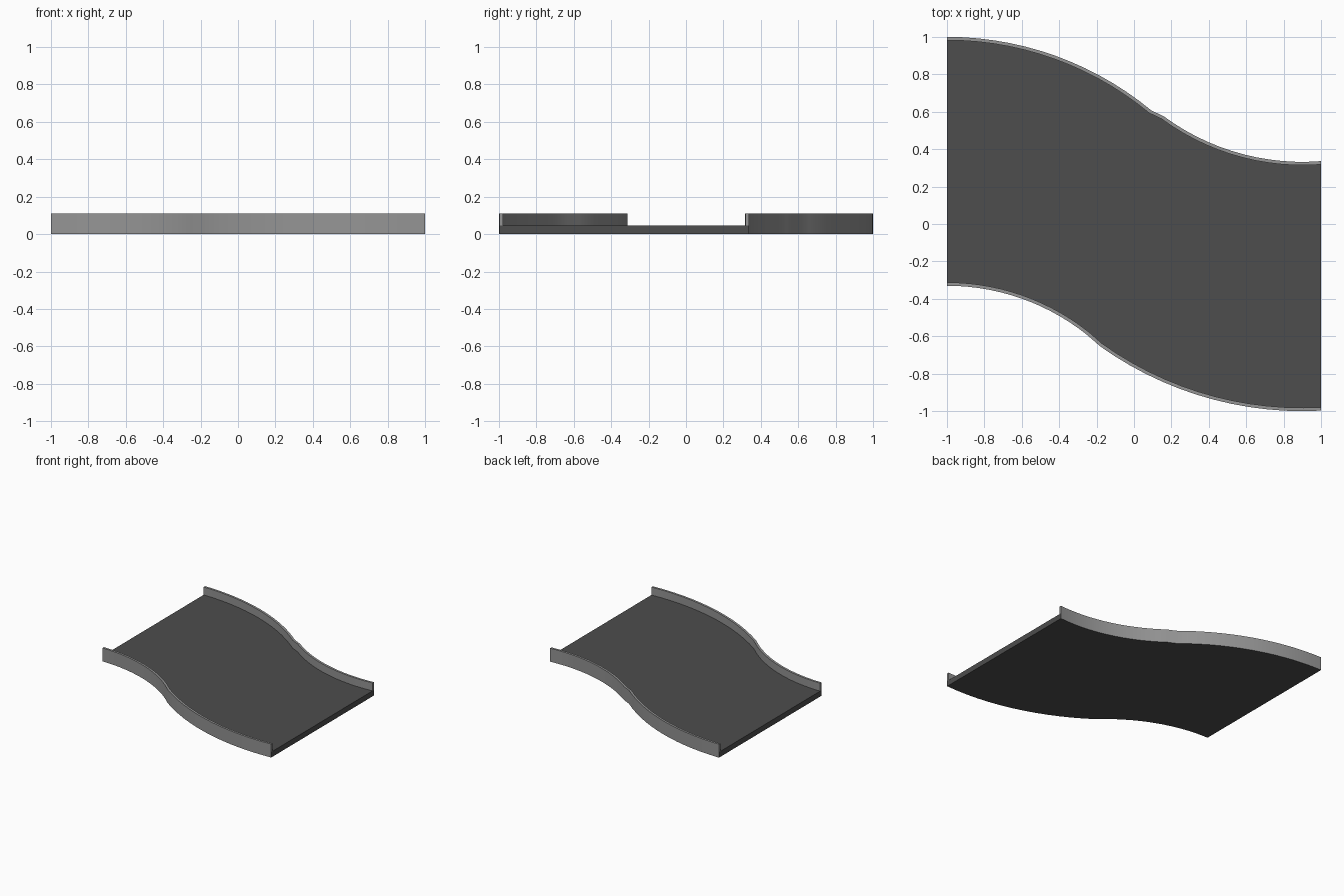
import bpy, bmesh, math

if "Cube" in bpy.data.objects:
    bpy.data.objects.remove(bpy.data.objects["Cube"])

KERB_W, FLOOR_Z, TOP_Z = 0.018, 0.045, 0.11
N = 14  # segments per arc


def material(name, v):
    m = bpy.data.materials.new(name)
    m.diffuse_color = (v, v, v, 1)
    m.use_nodes = True
    m.node_tree.nodes["Principled BSDF"].inputs["Base Color"].default_value = m.diffuse_color
    return m


asphalt = material("asphalt", 0.075)
concrete = material("concrete", 0.3)


def s_curve(c1, r1, c2, r2, shift=0.0):
    """Two tangent arcs forming an S; shift moves it sideways (+ is towards +y)."""
    join = math.atan2(c2[1] - c1[1], c2[0] - c1[0])
    r1, r2 = r1 + shift, r2 - shift
    pts = []
    for i in range(N + 1):
        a = math.pi / 2 + (join - math.pi / 2) * i / N
        pts.append((c1[0] + r1 * math.cos(a), c1[1] + r1 * math.sin(a)))
    start = join - math.pi
    end = -math.acos((1 - c2[0]) / r2)
    for i in range(1, N + 1):
        a = start + (end - start) * i / N
        pts.append((c2[0] + r2 * math.cos(a), c2[1] + r2 * math.sin(a)))
    return pts


def strip_solid(name, low, high, z0, z1, mats, side_index=0):
    """Solid between two plan curves (low at -y, high at +y)."""
    bm = bmesh.new()
    rings = [[bm.verts.new((x, y, z)) for (x, y), z in
              ((l, z0), (h, z0), (h, z1), (l, z1))] for l, h in zip(low, high)]
    for a, b in zip(rings, rings[1:]):
        for k in range(4):
            j = (k + 1) % 4
            f = bm.faces.new((a[k], a[j], b[j], b[k]))
            if k in (1, 3):
                f.material_index = side_index
    bm.faces.new(rings[0])
    bm.faces.new(rings[-1])
    bmesh.ops.recalc_face_normals(bm, faces=bm.faces)
    me = bpy.data.meshes.new(name)
    bm.to_mesh(me)
    bm.free()
    for m in mats:
        me.materials.append(m)
    ob = bpy.data.objects.new(name, me)
    bpy.context.collection.objects.link(ob)
    bpy.ops.object.select_all(action='DESELECT')
    ob.select_set(True)
    bpy.context.view_layer.objects.active = ob
    bpy.ops.object.shade_smooth_by_angle(angle=math.radians(30))
    return ob


# Plan curves of the two road edges
back = ((-1, -0.715), 1.715, (0.9, 1.582), 1.25)
front = ((-1, -1.53), 1.2, (0.9, 0.86), 1.86)

# Road slab with concrete-coloured long sides
strip_solid("road_slab", s_curve(*front), s_curve(*back), 0, FLOOR_Z,
            (asphalt, concrete), 1)

# Raised kerbs along both edges
strip_solid("back_kerb", s_curve(*back, -KERB_W), s_curve(*back),
            FLOOR_Z, TOP_Z, (concrete,))
strip_solid("front_kerb", s_curve(*front), s_curve(*front, KERB_W),
            FLOOR_Z, TOP_Z, (concrete,))
